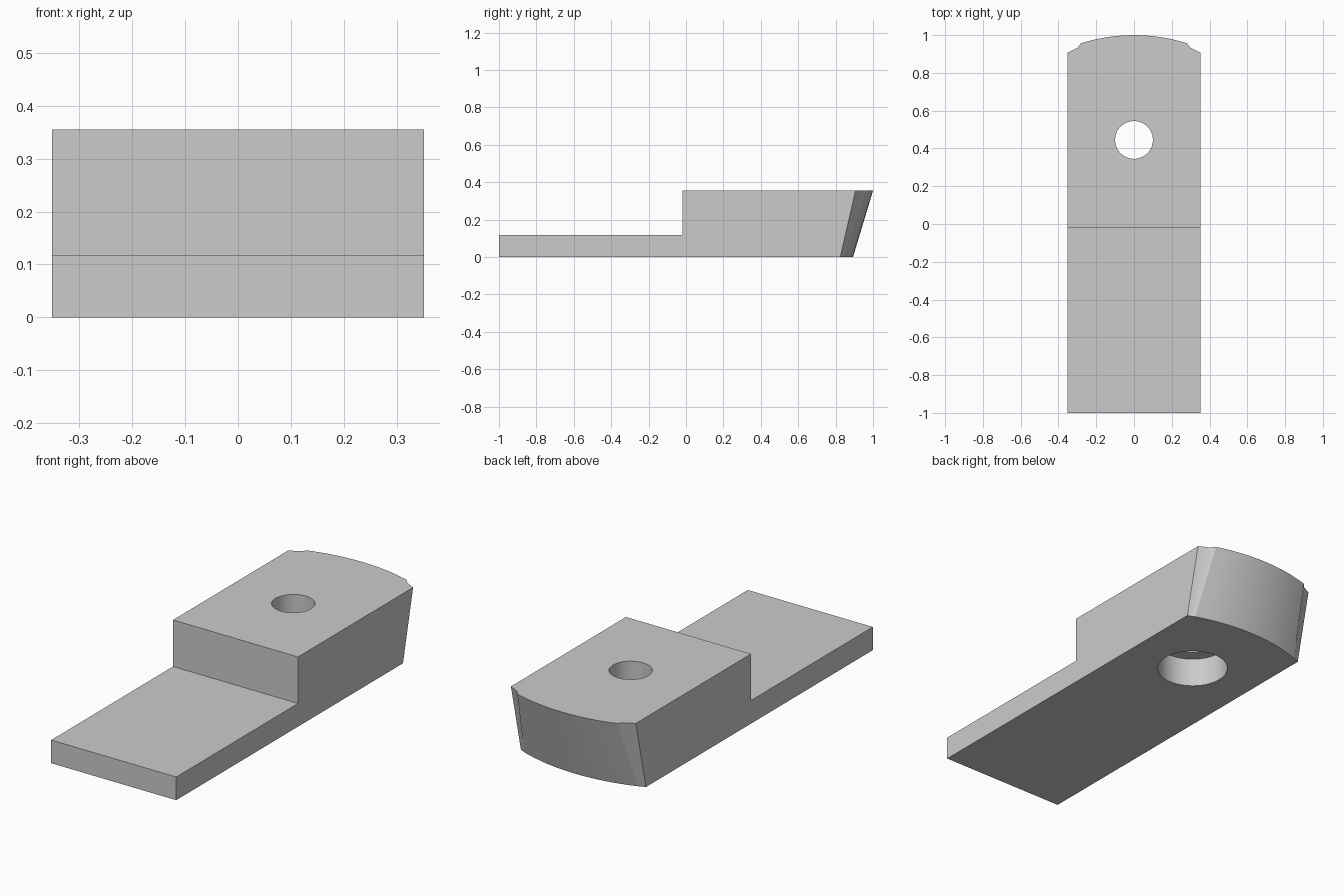
import bpy, bmesh, math

cube = bpy.data.objects.get("Cube")
if cube:
    bpy.data.objects.remove(cube, do_unlink=True)

HALF_W, HEIGHT, STEP_Z, STEP_Y = 0.352, 0.355, 0.118, -0.02
HOLE_Y = 0.445

grey = bpy.data.materials.new("plain grey")
grey.use_nodes = True
colour = (0.6, 0.6, 0.6, 1)
grey.diffuse_color = colour
grey.node_tree.nodes["Principled BSDF"].inputs["Base Color"].default_value = colour


def outline(corner, notch, crease, apex, segments=12):
    """Plan outline: square front, arched back with a small notch at each corner."""
    x, y = crease
    sag = apex - y
    radius = (x * x + sag * sag) / (2 * sag)
    sweep = math.asin(x / radius)
    arc = []
    for i in range(segments + 1):
        a = sweep * (1 - 2 * i / segments)
        arc.append((radius * math.sin(a), apex - radius * (1 - math.cos(a))))
    right = [(HALF_W, -1), corner, notch]
    left = [(-px, py) for px, py in reversed(right)]
    return right + arc + left


def loft(name, bottom, top, z0, z1):
    """Solid between two outlines with matching points."""
    bm = bmesh.new()
    low = [bm.verts.new((x, y, z0)) for x, y in bottom]
    high = [bm.verts.new((x, y, z1)) for x, y in top]
    bm.faces.new(reversed(low))
    bm.faces.new(high)
    n = len(low)
    for i in range(n):
        j = (i + 1) % n
        bm.faces.new((low[i], low[j], high[j], high[i]))
    mesh = bpy.data.meshes.new(name)
    bm.to_mesh(mesh)
    bm.free()
    mesh.materials.append(grey)
    obj = bpy.data.objects.new(name, mesh)
    bpy.context.collection.objects.link(obj)
    return obj


def circle(radius, n=64):
    return [(radius * math.cos(2 * math.pi * i / n),
             HOLE_Y + radius * math.sin(2 * math.pi * i / n)) for i in range(n)]


def cut(target, cutter):
    cutter.hide_render = True
    mod = target.modifiers.new("cut", "BOOLEAN")
    mod.operation = "DIFFERENCE"
    mod.solver = "EXACT"
    mod.object = cutter
    bpy.context.view_layer.objects.active = target
    bpy.ops.object.modifier_apply(modifier=mod.name)
    bpy.data.objects.remove(cutter, do_unlink=True)


# Clamp body with a back end that leans outward
clamp = loft(
    "stepped_clamp",
    outline((HALF_W, 0.825), (0.33, 0.832), (0.315, 0.84), 0.893),
    outline((HALF_W, 0.906), (0.30, 0.933), (0.28, 0.957), 1.0),
    0, HEIGHT)

# Step that leaves the thin front tongue
step = [(-1, -2), (1, -2), (1, STEP_Y), (-1, STEP_Y)]
cut(clamp, loft("step_cutter", step, step, STEP_Z, 1))

# Bolt hole and the wider counterbore beneath it
cut(clamp, loft("hole_cutter", circle(0.1), circle(0.1), -1, 1))
cut(clamp, loft("counterbore_cutter", circle(0.17), circle(0.17), -1, 0.15))

# Smooth the curved walls, keep the corners sharp
bpy.ops.object.select_all(action="DESELECT")
clamp.select_set(True)
bpy.context.view_layer.objects.active = clamp
bpy.ops.object.shade_smooth_by_angle(angle=math.radians(20))
